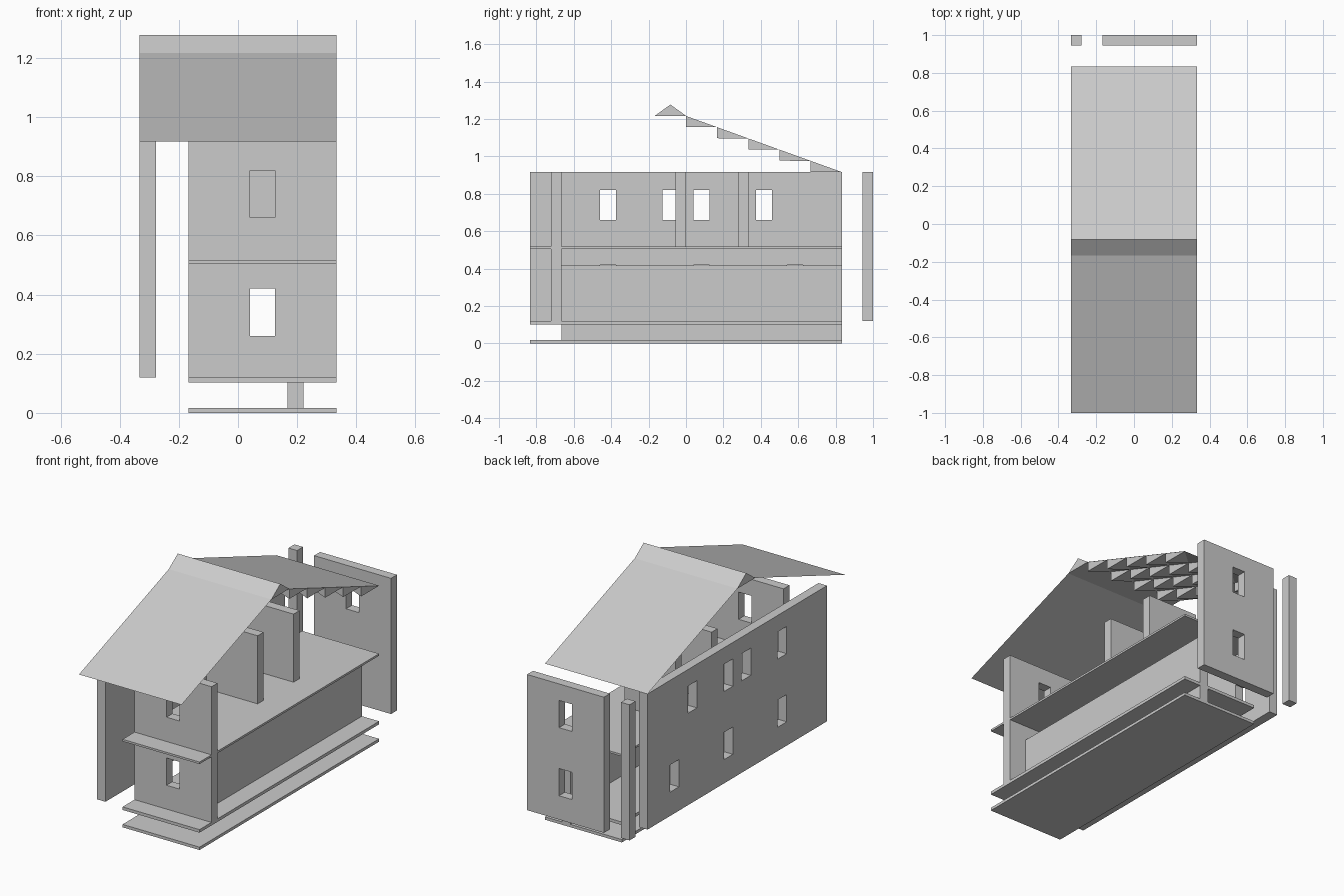
import bpy
import bmesh

cube = bpy.data.objects.get("Cube")
if cube:
    bpy.data.objects.remove(cube)

grey = bpy.data.materials.new("plain_grey")
grey.use_nodes = True
grey.diffuse_color = (0.6, 0.6, 0.6, 1)
grey.node_tree.nodes["Principled BSDF"].inputs["Base Color"].default_value = (0.6, 0.6, 0.6, 1)

T = 1 / 18            # wall thickness
LEFT, RIGHT = -1 / 3, 1 / 3
INNER = -1 / 6        # inner edge of floors and end walls
END = 5 / 6           # half length of the floors
FLOOR, EAVE, RIDGE = 0.12, 0.917, 1.217
LOW, HIGH = 0.26, 0.66   # window sills
WIN_W, WIN_H = 0.084, 0.16


def finish(name, bm):
    bmesh.ops.recalc_face_normals(bm, faces=bm.faces)
    mesh = bpy.data.meshes.new(name)
    bm.to_mesh(mesh)
    bm.free()
    mesh.materials.append(grey)
    obj = bpy.data.objects.new(name, mesh)
    bpy.context.collection.objects.link(obj)
    return obj


def add_box(bm, x, y, z):
    verts = bmesh.ops.create_cube(bm, size=1)["verts"]
    for v in verts:
        v.co = [r[0] + (c + 0.5) * (r[1] - r[0]) for c, r in zip(v.co, (x, y, z))]


def box(name, x, y, z):
    bm = bmesh.new()
    add_box(bm, x, y, z)
    return finish(name, bm)


def cut_windows(wall, axis, windows):
    """Cut openings given as (centre along the wall, sill height)."""
    bm = bmesh.new()
    for c, sill in windows:
        span, through = (c - WIN_W / 2, c + WIN_W / 2), (-2, 2)
        x, y = (span, through) if axis == "x" else (through, span)
        add_box(bm, x, y, (sill, sill + WIN_H))
    cutter = finish(wall.name + "_cutter", bm)
    cutter.hide_render = True
    cutter.hide_set(True)
    mod = wall.modifiers.new("windows", "BOOLEAN")
    mod.object = cutter
    mod.solver = "EXACT"
    bpy.context.view_layer.objects.active = wall
    bpy.ops.object.modifier_apply(modifier=mod.name)
    bpy.data.objects.remove(cutter)


def extrude_profile(name, points):
    """Sweep a y-z outline across the full width of the roof."""
    bm = bmesh.new()
    ends = [[bm.verts.new((x, y, z)) for y, z in points] for x in (LEFT, RIGHT)]
    n = len(points)
    if n == 2:
        bm.faces.new((ends[0][0], ends[0][1], ends[1][1], ends[1][0]))
    else:
        for e in ends:
            bm.faces.new(e)
        for i in range(n):
            j = (i + 1) % n
            bm.faces.new((ends[0][i], ends[0][j], ends[1][j], ends[1][i]))
    obj = finish(name, bm)
    if n == 2 and obj.data.polygons[0].normal.z < 0:
        obj.data.flip_normals()
    return obj


# Floors
for name, z in (("base_slab", (0, 0.017)), ("ground_floor", (0.102, FLOOR)),
                ("upper_floor", (0.505, 0.517))):
    box(name, (INNER, RIGHT), (-END, END), z)

# Outer walls with windows
front = box("front_wall", (INNER, RIGHT), (-2 / 3 - T, -2 / 3), (FLOOR, EAVE))
back = box("back_wall", (INNER, RIGHT), (1 - T, 1), (FLOOR, EAVE))
for wall in (front, back):
    cut_windows(wall, "x", [(1 / 12, LOW), (1 / 12, HIGH)])
side = box("side_wall", (LEFT, LEFT + T), (-END, END), (FLOOR, EAVE))
cut_windows(side, "y", [(k / 12, HIGH) for k in (-5, -1, 1, 5)]
            + [(k / 12, LOW) for k in (-5, 1, 7)])
box("back_post", (LEFT, LEFT + T), (1 - T, 1), (FLOOR, EAVE))

# Inner walls
box("long_inner_wall", (1 / 6, 1 / 6 + T), (-2 / 3, END), (0.017, 0.417))
for name, y in (("front_partition", 0), ("back_partition", 1 / 3)):
    box(name, (INNER, 1 / 6), (y - T, y), (0.517, EAVE))

# Roof slopes and ridge cap
extrude_profile("front_roof", [(-1, EAVE), (INNER, RIDGE)])
extrude_profile("back_roof", [(0, RIDGE), (END, EAVE)])
extrude_profile("ridge_cap", [(INNER, RIDGE), (-1 / 12, RIDGE + 0.06), (0, RIDGE)])

# Rows of pointed teeth under the back slope
bm = bmesh.new()
STEP, DROP = 1 / 6, 0.06
for row in range(5):
    for col in range(4):
        x, y, z = LEFT + col * STEP, row * STEP, RIDGE - row * DROP
        a, b, c, d = [bm.verts.new(p) for p in (
            (x, y, z), (x + STEP, y, z),
            (x + STEP, y, z - DROP), (x + STEP, y + STEP, z - DROP))]
        for f in ((a, b, c), (a, c, d), (a, d, b), (b, d, c)):
            bm.faces.new(f)
        # lift the joint just clear of the roof sheet
        for v in (a, b, d):
            v.co.z -= 0.001
finish("roof_teeth", bm)
